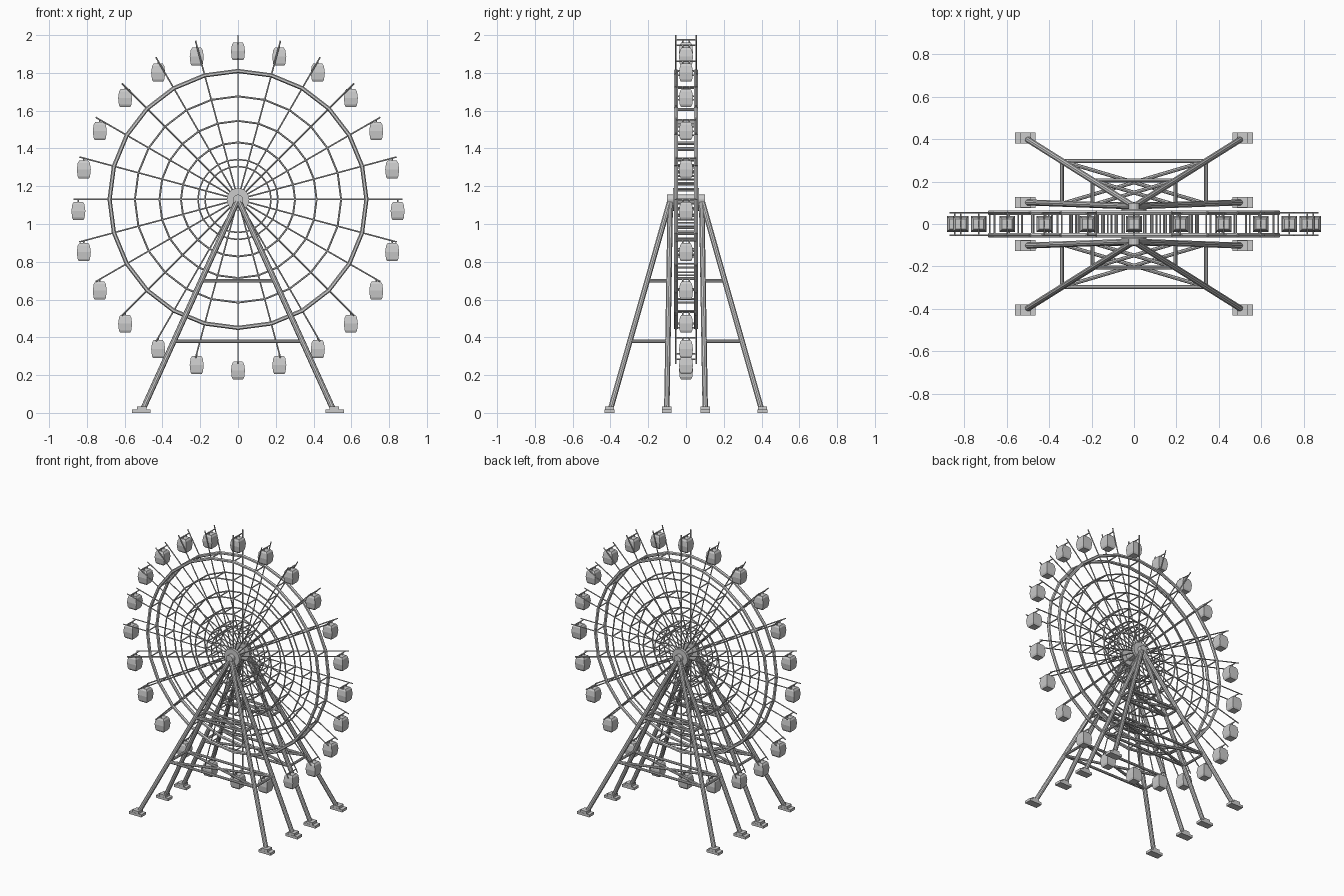
import bpy, bmesh
from math import sin, cos, pi
from mathutils import Vector, Matrix

if "Cube" in bpy.data.objects:
    bpy.data.objects.remove(bpy.data.objects["Cube"])

HUB_Z, N = 1.13, 24
PLANE_Y = 0.053


def finish(name, bm):
    me = bpy.data.meshes.new(name)
    bm.to_mesh(me)
    bm.free()
    ob = bpy.data.objects.new(name, me)
    bpy.context.collection.objects.link(ob)
    return ob


def rod(bm, a, b, r, n=6):
    a, b = Vector(a), Vector(b)
    d = b - a
    m = Matrix.Translation((a + b) / 2) @ d.to_track_quat('Z', 'Y').to_matrix().to_4x4()
    bmesh.ops.create_cone(bm, cap_ends=True, segments=n, radius1=r, radius2=r,
                          depth=d.length, matrix=m)


def box(bm, c, s):
    bmesh.ops.create_cube(bm, size=1, matrix=Matrix.Translation(c) @ Matrix.Diagonal((*s, 1)))


def polar(r, i, y):
    a = 2 * pi * i / N
    return Vector((r * sin(a), y, HUB_Z + r * cos(a)))


# spokes on both sides of the wheel
bm = bmesh.new()
for i in range(N):
    for y in (-PLANE_Y, PLANE_Y):
        rod(bm, polar(0.03, i, y), polar(0.87, i, y), 0.004)
finish("spokes", bm)

# polygonal rims with cross bars joining the two sides
for k, (R, t) in enumerate([(0.68, 0.011), (0.546, 0.005), (0.416, 0.005),
                            (0.302, 0.005), (0.212, 0.004), (0.175, 0.004)]):
    bm = bmesh.new()
    for i in range(N):
        for y in (-PLANE_Y, PLANE_Y):
            rod(bm, polar(R, i, y), polar(R, i + 1, y), t)
        rod(bm, polar(R, i, -PLANE_Y), polar(R, i, PLANE_Y), 0.0045)
    finish("outer_rim" if k == 0 else f"inner_rim_{k}", bm)

# hub discs and axle
bm = bmesh.new()
for s in (-1, 1):
    rod(bm, (0, s * 0.045, HUB_Z), (0, s * 0.07, HUB_Z), 0.06, 24)
rod(bm, (0, -0.1, HUB_Z), (0, 0.1, HUB_Z), 0.026, 16)
finish("hub", bm)


# legs meet at the axle ends
def leg_point(sx, sy, foot_y, z):
    f = z / HUB_Z
    return Vector((sx * 0.512 * (1 - f), sy * (foot_y + (0.083 - foot_y) * f), z))


OUT, INN = 0.405, 0.102
legs, feet, braces = bmesh.new(), bmesh.new(), bmesh.new()
for sy in (-1, 1):
    for sx in (-1, 1):
        for fy in (OUT, INN):
            rod(legs, leg_point(sx, sy, fy, 0.015), leg_point(sx, sy, fy, HUB_Z + 0.005), 0.015, 10)
            box(feet, (sx * 0.512, sy * fy, 0.009), (0.096, 0.052, 0.018))
            box(feet, (sx * 0.51, sy * fy, 0.026), (0.05, 0.05, 0.018))
    # horizontal frames with crossed bracing
    for z in (0.38, 0.70):
        a, b = (leg_point(s, sy, OUT, z) for s in (-1, 1))
        c, d = (leg_point(s, sy, INN, z) for s in (-1, 1))
        for p, q in ((a, b), (c, d), (a, c), (b, d), (a, d), (b, c)):
            rod(braces, p, q, 0.009, 8)
finish("legs", legs)
finish("feet", feet)
finish("leg_braces", braces)

# cabin: lofted square section, hung below a pin
PROFILE = [(-0.108, 0.027), (-0.096, 0.033), (-0.06, 0.037), (-0.025, 0.032), (-0.013, 0.024)]
bm = bmesh.new()
rings = [[bm.verts.new((sx * w, sy * w, z)) for sx, sy in ((-1, -1), (1, -1), (1, 1), (-1, 1))]
         for z, w in PROFILE]
for lo, hi in zip(rings, rings[1:]):
    for j in range(4):
        k = (j + 1) % 4
        bm.faces.new((lo[j], lo[k], hi[k], hi[j]))
bm.faces.new(rings[0][::-1])
bm.faces.new(rings[-1])
rod(bm, (0, -PLANE_Y, 0), (0, PLANE_Y, 0), 0.004)
for y in (-0.018, 0.018):
    rod(bm, (0, y, -0.02), (0, y, 0.003), 0.004)
cabin = finish("cabin", bm)
cabin.location = polar(0.845, 0, 0)
for i in range(1, N):
    c = bpy.data.objects.new(f"cabin_{i}", cabin.data)
    c.location = polar(0.845, i, 0)
    bpy.context.collection.objects.link(c)
